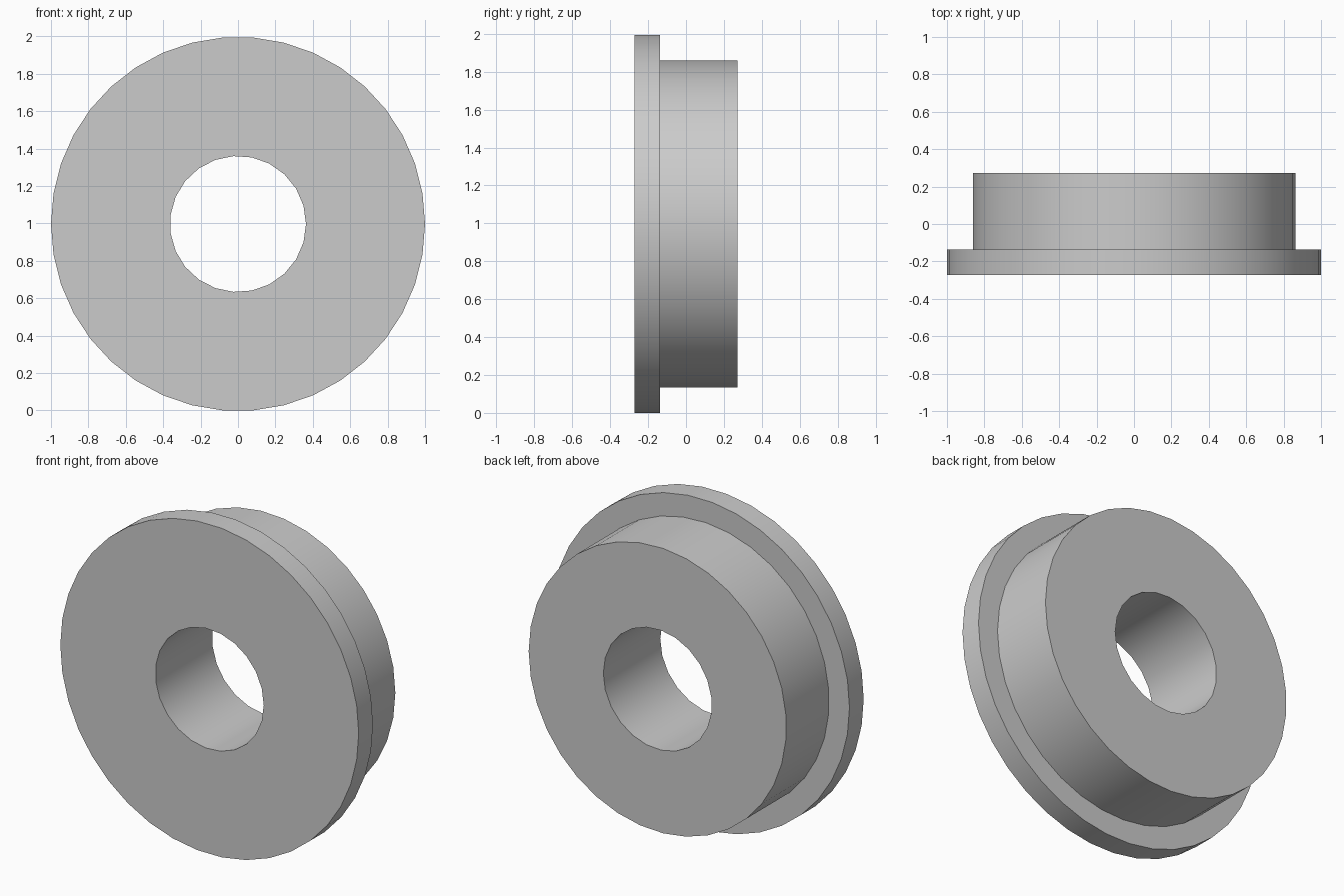
import bpy
import bmesh
from math import cos, sin, pi, radians

cube = bpy.data.objects.get("Cube")
if cube:
    bpy.data.objects.remove(cube, do_unlink=True)

# Proportions, in units of the flange radius
FLANGE_R, BODY_R, BORE_R = 1.0, 0.8636, 0.3636
FRONT, STEP, BACK = -0.2727, -0.1364, 0.2727
FLANGE_N, BODY_N, BORE_N = 38, 35, 23
CENTRE_Z = FLANGE_R * cos(pi / FLANGE_N)

# Plain grey metal
grey = bpy.data.materials.new("grey_metal")
colour = (0.6, 0.6, 0.6, 1)
grey.diffuse_color = colour
grey.use_nodes = True
grey.node_tree.nodes["Principled BSDF"].inputs["Base Color"].default_value = colour

bm = bmesh.new()


def ring(radius, y, sides):
    """Closed loop of edges around the y axis."""
    verts = []
    for i in range(sides):
        a = 2 * pi * i / sides
        verts.append(bm.verts.new((radius * cos(a), y, CENTRE_Z + radius * sin(a))))
    edges = [bm.edges.new((verts[i - 1], verts[i])) for i in range(sides)]
    return verts, edges


def wall(a, b):
    """Cylindrical wall between two equal rings."""
    va, vb = a[0], b[0]
    for i in range(len(va)):
        bm.faces.new((va[i - 1], va[i], vb[i], vb[i - 1]))


def flat_ring(outer, inner, facing):
    """Flat annular face between two rings in one plane."""
    bmesh.ops.triangle_fill(bm, use_beauty=True, edges=outer[1] + inner[1],
                            normal=(0, facing, 0))


flange_front = ring(FLANGE_R, FRONT, FLANGE_N)
flange_back = ring(FLANGE_R, STEP, FLANGE_N)
body_front = ring(BODY_R, STEP, BODY_N)
body_back = ring(BODY_R, BACK, BODY_N)
bore_front = ring(BORE_R, FRONT, BORE_N)
bore_back = ring(BORE_R, BACK, BORE_N)

# Flat faces: front, shoulder, back
flat_ring(flange_front, bore_front, -1)
flat_ring(flange_back, body_front, 1)
flat_ring(body_back, bore_back, 1)

# Round walls: flange rim, body, bore
wall(flange_front, flange_back)
wall(body_front, body_back)
wall(bore_front, bore_back)

bmesh.ops.recalc_face_normals(bm, faces=bm.faces[:])
mesh = bpy.data.meshes.new("flanged_bushing")
bm.to_mesh(mesh)
bm.free()
mesh.materials.append(grey)

bushing = bpy.data.objects.new("flanged_bushing", mesh)
bpy.context.collection.objects.link(bushing)
bpy.ops.object.select_all(action="DESELECT")
bushing.select_set(True)
bpy.context.view_layer.objects.active = bushing
bpy.ops.object.shade_smooth_by_angle(angle=radians(30))
